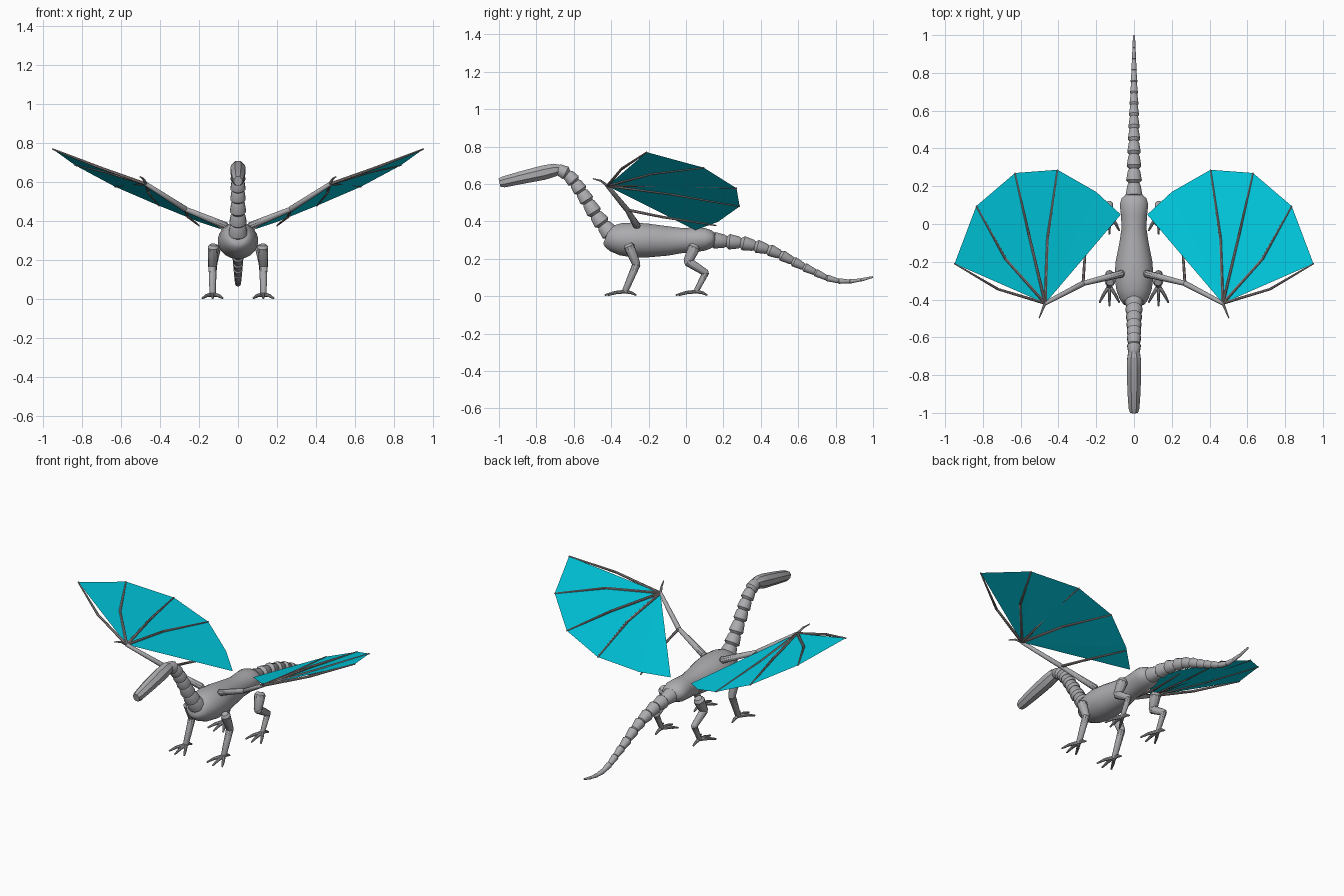
import bpy, bmesh, math
from mathutils import Vector

if "Cube" in bpy.data.objects:
    bpy.data.objects.remove(bpy.data.objects["Cube"])


def material(name, rgb):
    m = bpy.data.materials.new(name)
    m.diffuse_color = (*rgb, 1)
    m.use_nodes = True
    m.node_tree.nodes["Principled BSDF"].inputs["Base Color"].default_value = m.diffuse_color
    return m


GREY = material("grey_hide", (0.41, 0.41, 0.43))
BONE = material("wing_bone_grey", (0.35, 0.30, 0.29))
CYAN = material("cyan_membrane", (0.0, 0.61, 0.77))


def finish(bm, name, mat, mirror=False, angle=35):
    bmesh.ops.recalc_face_normals(bm, faces=bm.faces)
    me = bpy.data.meshes.new(name)
    bm.to_mesh(me)
    bm.free()
    me.materials.append(mat)
    ob = bpy.data.objects.new(name, me)
    bpy.context.collection.objects.link(ob)
    if mirror:
        ob.modifiers.new("Mirror", 'MIRROR').use_mirror_merge = False
    bpy.ops.object.select_all(action='DESELECT')
    ob.select_set(True)
    bpy.context.view_layer.objects.active = ob
    if angle:
        bpy.ops.object.shade_smooth_by_angle(angle=math.radians(angle))
    return ob


def loft(bm, rings, sides):
    """Skin elliptical rings given as (centre, side radius, up radius)."""
    pts = [Vector(r[0]) for r in rings]
    whole = (pts[-1] - pts[0]).normalized()
    ref = Vector((0, 0, 1)) if abs(whole.x) > 0.6 else Vector((1, 0, 0))
    loops = []
    for i, (_, a, b) in enumerate(rings):
        d = (pts[min(i + 1, len(pts) - 1)] - pts[max(i - 1, 0)]).normalized()
        side = (ref - d * ref.dot(d)).normalized()
        up = d.cross(side)
        loops.append([bm.verts.new(pts[i] + side * a * math.cos(t) + up * b * math.sin(t))
                      for t in [2 * math.pi * (k + 0.5) / sides for k in range(sides)]])
    for p, q in zip(loops, loops[1:]):
        for k in range(sides):
            j = (k + 1) % sides
            bm.faces.new((p[k], p[j], q[j], q[k]))
    bm.faces.new(loops[0])
    bm.faces.new(loops[-1])


def bone(bm, a, b, ra, rb, sides=10, extend=0.0):
    """Tapered rod with chamfered ends."""
    a, b = Vector(a), Vector(b)
    d = (b - a).normalized()
    a, b = a - d * extend, b + d * extend
    ca, cb = min(ra * 0.5, (b - a).length * 0.2), min(rb * 0.5, (b - a).length * 0.2)
    loft(bm, [(a, ra * 0.65, ra * 0.65), (a + d * ca, ra, ra),
              (b - d * cb, rb, rb), (b, rb * 0.65, rb * 0.65)], sides)


def vertebrae(name, path, radii, flare):
    """Row of overlapping tapered segments along a path in the side plane."""
    bm = bmesh.new()
    for i in range(len(path) - 1):
        a, b = (0, *path[i]), (0, *path[i + 1])
        bone(bm, a, b, radii[i] * flare, radii[i + 1] / flare, 12, 0.004)
    finish(bm, name, GREY)


# Body: y, bottom z, top z, half width
bm = bmesh.new()
body = [(-0.43, 0.28, 0.348, 0.035), (-0.425, 0.262, 0.362, 0.055), (-0.40, 0.24, 0.378, 0.075),
        (-0.35, 0.218, 0.391, 0.094), (-0.28, 0.206, 0.395, 0.104), (-0.20, 0.207, 0.388, 0.098),
        (-0.10, 0.216, 0.375, 0.078), (-0.02, 0.23, 0.365, 0.066), (0.05, 0.236, 0.368, 0.07),
        (0.10, 0.243, 0.366, 0.076), (0.135, 0.255, 0.353, 0.067), (0.155, 0.27, 0.335, 0.045)]
loft(bm, [((0, y, (lo + hi) / 2), w, (hi - lo) / 2) for y, lo, hi, w in body], 24)
finish(bm, "body", GREY, angle=50)

# Neck and tail
neck = [(-0.40, 0.33), (-0.445, 0.385), (-0.485, 0.44), (-0.525, 0.505), (-0.56, 0.56),
        (-0.595, 0.61), (-0.635, 0.655), (-0.69, 0.682)]
vertebrae("neck", neck, [0.047, 0.043, 0.04, 0.038, 0.037, 0.036, 0.035, 0.033], 1.07)
tail = [(0.14, 0.30), (0.22, 0.292), (0.295, 0.286), (0.37, 0.269), (0.44, 0.25), (0.505, 0.222),
        (0.57, 0.188), (0.63, 0.157), (0.69, 0.128), (0.75, 0.099), (0.815, 0.081),
        (0.875, 0.079), (0.935, 0.087), (0.996, 0.102)]
vertebrae("tail", tail, [0.042 - 0.0028 * i for i in range(len(tail))], 1.09)

# Head: long blunt eight-sided snout
bm = bmesh.new()
loft(bm, [((0, -0.67, 0.68), 0.026, 0.024), ((0, -0.70, 0.675), 0.038, 0.037),
          ((0, -0.76, 0.661), 0.041, 0.042), ((0, -0.88, 0.634), 0.038, 0.037),
          ((0, -0.975, 0.611), 0.031, 0.032), ((0, -0.997, 0.606), 0.023, 0.025)], 8)
finish(bm, "head", GREY, angle=20)


# Legs: joints as (x, y, z), thick at the top, then a splayed foot
def leg(name, joints, radii):
    bm = bmesh.new()
    for a, b, r in zip(joints, joints[1:], radii):
        bone(bm, a, b, r, r * 0.75, 10, 0.012)
    x, y, z = joints[-1]
    for dx, dy in ((-0.052, -0.09), (0.0, -0.108), (0.052, -0.09), (0.0, 0.058)):
        mid = (x + dx * 0.6, y + dy * 0.55, 0.019)
        bone(bm, (x, y, z - 0.003), mid, 0.011, 0.009, 8, 0.003)
        bone(bm, mid, (x + dx, y + dy, 0.006), 0.009, 0.005, 8, 0.002)
    finish(bm, name, GREY, True)


leg("front_legs", [(0.127, -0.305, 0.268), (0.13, -0.265, 0.17), (0.13, -0.325, 0.028)],
    [0.029, 0.022])
leg("hind_legs", [(0.12, 0.045, 0.264), (0.13, 0.01, 0.185), (0.13, 0.105, 0.125),
                  (0.13, 0.055, 0.028)], [0.033, 0.025, 0.018])

# Wing arm: shoulder to wrist, plus thumb claw
shoulder, elbow, wrist = (0.06, -0.262, 0.375), (0.27, -0.315, 0.462), (0.47, -0.42, 0.59)
bm = bmesh.new()
bone(bm, shoulder, elbow, 0.020, 0.013, 10, 0.006)
bone(bm, elbow, wrist, 0.015, 0.011, 10, 0.006)
bone(bm, wrist, (0.485, -0.455, 0.617), 0.008, 0.006, 8)
bone(bm, (0.485, -0.455, 0.617), (0.502, -0.497, 0.628), 0.006, 0.003, 8, 0.002)
finish(bm, "wing_arms", GREY, True)

# Membrane fan spread from the wrist
rim = [(0.95, -0.21, 0.77), (0.835, 0.095, 0.687), (0.63, 0.27, 0.577),
       (0.405, 0.287, 0.48), (0.20, 0.17, 0.397), (0.07, 0.05, 0.353)]
bm = bmesh.new()
hub = bm.verts.new(wrist)
edge = [bm.verts.new(p) for p in rim]
for p, q in zip(edge, edge[1:]):
    bm.faces.new((hub, p, q))
finish(bm, "wing_membranes", CYAN, True, 0)

# Wing fingers: two-jointed rods, start, knuckle and tip
fingers = [(wrist, (0.72, -0.345, 0.68), rim[0]),
           (wrist, (0.68, -0.185, 0.654), rim[1]),
           (wrist, (0.555, -0.06, 0.594), rim[2]),
           (wrist, (0.458, -0.08, 0.546), rim[3]),
           (elbow, (0.257, -0.13, 0.424), (0.20, 0.16, 0.378))]
bm = bmesh.new()
for a, b, c in fingers:
    bone(bm, a, b, 0.0085, 0.007, 8, 0.003)
    bone(bm, b, c, 0.0075, 0.004, 8, 0.002)
finish(bm, "wing_fingers", BONE, True)
